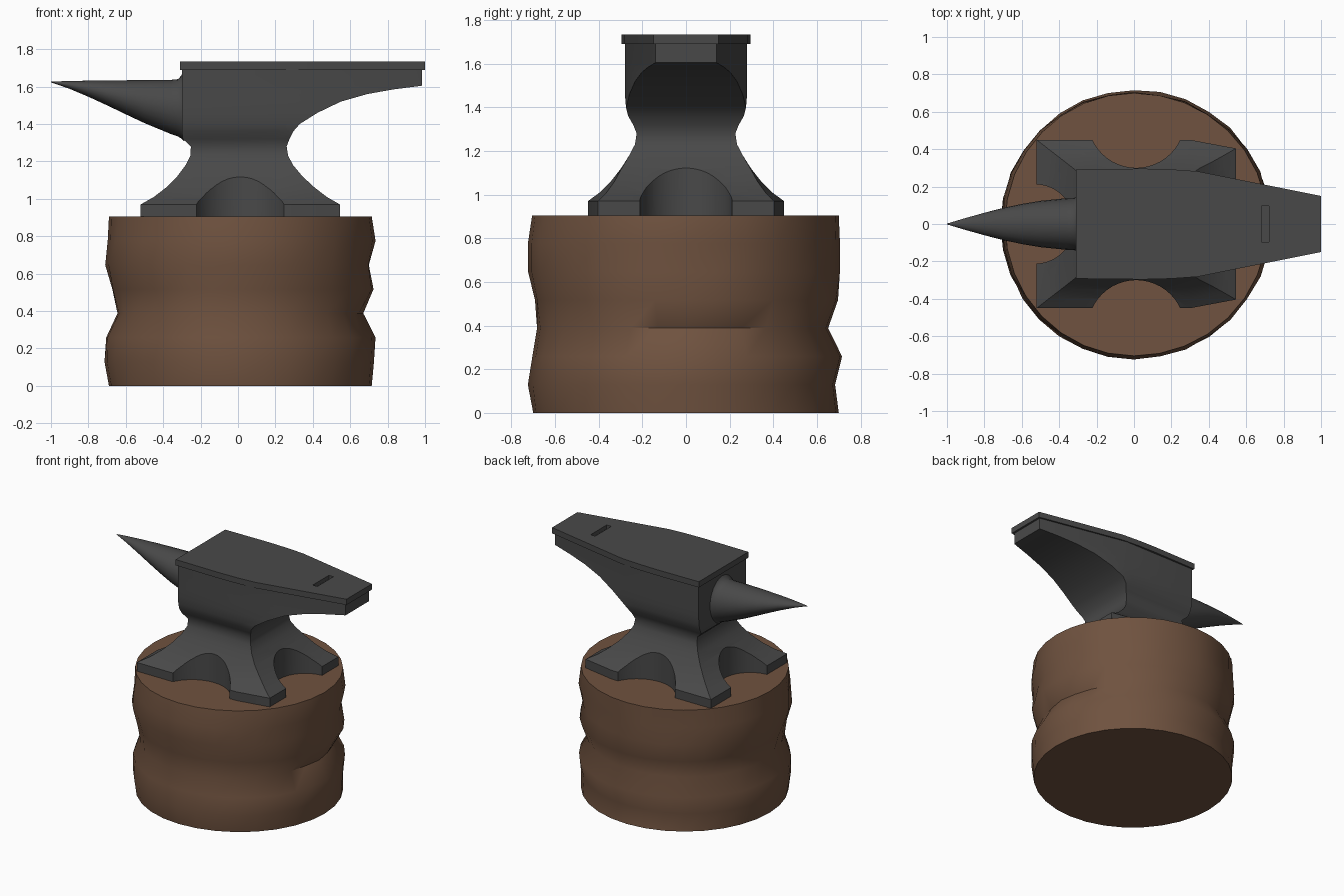
import bpy, bmesh, random
from math import cos, sin, pi, radians

if "Cube" in bpy.data.objects:
    bpy.data.objects.remove(bpy.data.objects["Cube"])
random.seed(4)


def material(name, colour):
    mat = bpy.data.materials.new(name)
    mat.use_nodes = True
    mat.diffuse_color = (*colour, 1)
    bsdf = mat.node_tree.nodes["Principled BSDF"]
    bsdf.inputs["Base Color"].default_value = (*colour, 1)
    bsdf.inputs["Roughness"].default_value = 0.7
    return mat


iron = material("dark iron", (0.066, 0.066, 0.066))
wood = material("brown wood", (0.16, 0.085, 0.05))


def loft(name, rings, mat=None):
    """Skin a stack of equal-length rings and cap both ends."""
    bm = bmesh.new()
    loops = [[bm.verts.new(p) for p in ring] for ring in rings]
    n = len(loops[0])
    for a, b in zip(loops, loops[1:]):
        for i in range(n):
            j = (i + 1) % n
            bm.faces.new((a[i], a[j], b[j], b[i]))
    bm.faces.new(loops[0])
    bm.faces.new(loops[-1])
    bmesh.ops.recalc_face_normals(bm, faces=bm.faces)
    mesh = bpy.data.meshes.new(name)
    bm.to_mesh(mesh)
    bm.free()
    obj = bpy.data.objects.new(name, mesh)
    bpy.context.collection.objects.link(obj)
    if mat:
        mesh.materials.append(mat)
    return obj


def activate(obj):
    bpy.ops.object.select_all(action="DESELECT")
    obj.select_set(True)
    bpy.context.view_layer.objects.active = obj


def smooth(obj, angle):
    activate(obj)
    bpy.ops.object.shade_smooth_by_angle(angle=radians(angle))


def cut(obj, cutter):
    activate(obj)
    mod = obj.modifiers.new("cut", "BOOLEAN")
    mod.operation = "DIFFERENCE"
    mod.solver = "EXACT"
    mod.object = cutter
    bpy.ops.object.modifier_apply(modifier=mod.name)
    bpy.data.objects.remove(cutter)


# Wooden stump: radius per level towards left, right, front and back
STUMP_TOP = 0.905
stump_radii = [
    (0.715, 0.69, 0.70, 0.70), (0.73, 0.71, 0.72, 0.68),
    (0.73, 0.71, 0.705, 0.715), (0.665, 0.65, 0.685, 0.655),
    (0.73, 0.675, 0.695, 0.70), (0.705, 0.71, 0.72, 0.70),
    (0.73, 0.70, 0.72, 0.70), (0.715, 0.69, 0.705, 0.70),
]
SIDES = 32
rings = []
for level, (east, west, front, back) in enumerate(stump_radii):
    z = STUMP_TOP * level / (len(stump_radii) - 1)
    ring = []
    for i in range(SIDES):
        a = 2 * pi * i / SIDES
        c, s = cos(a), sin(a)
        r = c * c * (east if c > 0 else west) + s * s * (back if s > 0 else front)
        if 0 < level < len(stump_radii) - 1:
            r += random.uniform(-0.006, 0.006)
        ring.append((r * c, r * s, z))
    rings.append(ring)
smooth(loft("stump", rings, wood), 50)

# Anvil body levels: height, horn-side reach, heel-side reach, half width
body_levels = [
    (0.90, 0.52, 0.545, 0.45), (0.97, 0.52, 0.545, 0.45),
    (1.01, 0.45, 0.475, 0.395), (1.06, 0.385, 0.41, 0.345),
    (1.12, 0.325, 0.345, 0.298), (1.18, 0.28, 0.295, 0.26),
    (1.23, 0.255, 0.268, 0.234), (1.28, 0.252, 0.26, 0.226),
    (1.32, 0.295, 0.275, 0.242), (1.36, 0.3, 0.295, 0.265),
    (1.40, 0.3, 0.33, 0.275), (1.46, 0.3, 0.425, 0.28),
    (1.52, 0.3, 0.55, 0.28), (1.56, 0.3, 0.69, 0.28),
    (1.585, 0.3, 0.83, 0.28), (1.605, 0.3, 0.985, 0.28),
    (1.695, 0.3, 0.985, 0.28),
]
rings = []
for z, west, east, half in body_levels:
    shoulder = min(0.3, east * 0.7)
    end = half - max(0, east - 0.33) * 0.214
    rings.append([(-west, -half, z), (shoulder, -half, z), (east, -end, z),
                  (east, end, z), (shoulder, half, z), (-west, half, z)])
body = loft("anvil_body", rings, iron)

# Rounded scoops that split the base into four feet
for x, y, r in ((0.012, -0.559, 0.259), (0.012, 0.559, 0.259),
                (-0.53, 0, 0.212), (0.555, 0, 0.212)):
    bpy.ops.mesh.primitive_cylinder_add(vertices=48, radius=r, depth=0.48,
                                        location=(x, y, 1.0))
    cut(body, bpy.context.object)
smooth(body, 32)

# Horn sections: position, top, bottom, half width
horn_sections = [
    (-0.29, 1.68, 1.31, 0.15), (-0.303, 1.66, 1.322, 0.145),
    (-0.32, 1.64, 1.333, 0.14), (-0.36, 1.636, 1.347, 0.138),
    (-0.5, 1.635, 1.405, 0.124), (-0.6, 1.634, 1.452, 0.107),
    (-0.7, 1.633, 1.5, 0.086), (-0.8, 1.632, 1.546, 0.06),
    (-0.9, 1.63, 1.588, 0.032), (-0.97, 1.628, 1.613, 0.011),
    (-1.0, 1.626, 1.622, 0.002),
]
rings = []
for x, top, bottom, half in horn_sections:
    mid, tall = (top + bottom) / 2, (top - bottom) / 2
    rings.append([(x, half * cos(2 * pi * i / 24), mid + tall * sin(2 * pi * i / 24))
                  for i in range(24)])
smooth(loft("horn", rings, iron), 45)

# Face plate with a tapered heel and a tool slot
outline = [(-0.31, 0.292), (0.05, 0.296), (0.2, 0.292), (0.34, 0.282), (1.0, 0.15)]
outline += [(x, -y) for x, y in reversed(outline)]
plate = loft("face_plate", [[(x, y, z) for x, y in outline] for z in (1.69, 1.733)], iron)
bpy.ops.mesh.primitive_cube_add(size=1, location=(0.702, 0, 1.733))
slot = bpy.context.object
slot.scale = (0.038, 0.19, 0.06)
cut(plate, slot)
smooth(plate, 20)
